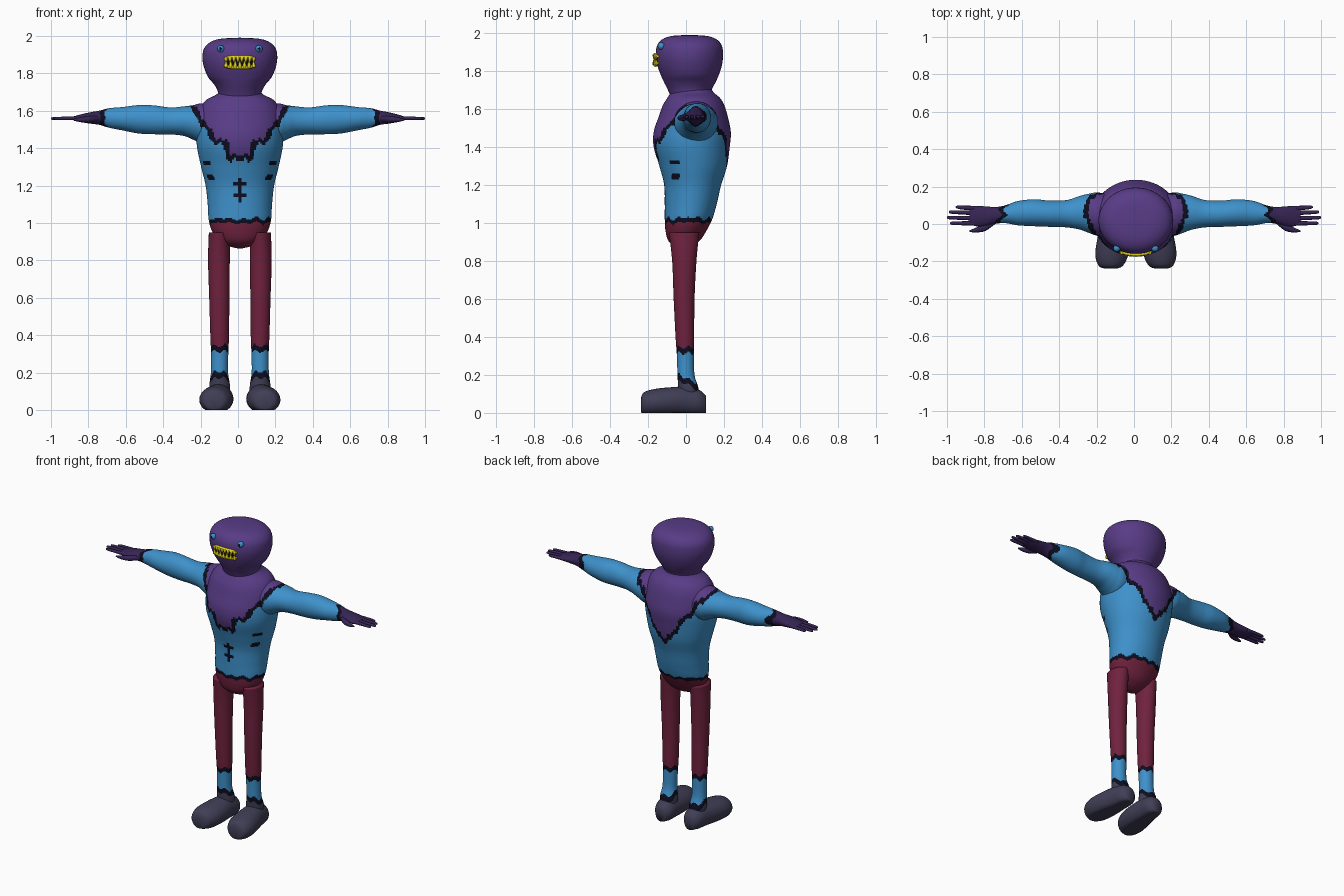
import bpy, bmesh, math
from mathutils import Vector
from mathutils.geometry import intersect_point_line

if "Cube" in bpy.data.objects:
    bpy.data.objects.remove(bpy.data.objects["Cube"])

CX = 0.01  # body centre line

COLOURS = {"purple": (.098, .045, .24), "blue": (.048, .283, .597), "maroon": (.162, .016, .048),
           "outline": (.004, .004, .014), "glove": (.037, .018, .089), "shoe": (.051, .048, .091),
           "yellow": (.78, .65, .01)}
NAMES = list(COLOURS)
MATS = []
for n, c in COLOURS.items():
    m = bpy.data.materials.new(n)
    m.diffuse_color = (*c, 1)
    m.use_nodes = True
    m.node_tree.nodes["Principled BSDF"].inputs["Base Color"].default_value = m.diffuse_color
    MATS.append(m)


def finish(name, bm, rule, side=1):
    """Colour faces by rule, mirror to the chosen side and link."""
    for f in bm.faces:
        f.material_index = NAMES.index(rule(f.calc_center_median()) if callable(rule) else rule)
        f.smooth = True
    for v in bm.verts:
        v.co.x = side * v.co.x + CX * min(1, max(0, (1 - abs(v.co.x)) / .25))
    bmesh.ops.recalc_face_normals(bm, faces=bm.faces)
    me = bpy.data.meshes.new(name)
    bm.to_mesh(me)
    bm.free()
    for m in MATS:
        me.materials.append(m)
    ob = bpy.data.objects.new(name, me)
    bpy.context.collection.objects.link(ob)
    return ob


def spline(keys, sub):
    """Catmull-Rom rows between key rows."""
    k = [keys[0]] + keys + [keys[-1]]
    out = []
    for i in range(1, len(k) - 2):
        for j in range(sub):
            t = j / sub
            out.append([.5 * (2 * b + (c - a) * t + (2 * a - 5 * b + 4 * c - d) * t * t
                              + (3 * b - a - 3 * c + d) * t ** 3)
                        for a, b, c, d in zip(*k[i - 1:i + 3])])
    return out + [list(keys[-1])]


def loft(name, axis, keys, rule, sub=6, seg=32, side=1, floor=None):
    """Keys: (position on axis, centre a, centre b, radius a, radius b)."""
    bm = bmesh.new()
    rings = []
    for p, a, b, ra, rb in spline(keys, sub):
        ring = []
        for i in range(seg):
            t = 2 * math.pi * i / seg
            u, w = a + max(ra, .001) * math.cos(t), b + max(rb, .001) * math.sin(t)
            co = Vector({"z": (u, w, p), "x": (p, u, w), "y": (u, p, w)}[axis])
            if floor is not None:
                co.z = max(co.z, floor)
            ring.append(bm.verts.new(co))
        rings.append(ring)
    for r, q in zip(rings, rings[1:]):
        for i in range(seg):
            j = (i + 1) % seg
            bm.faces.new((r[i], r[j], q[j], q[i]))
    bm.faces.new(rings[0])
    bm.faces.new(rings[-1])
    return finish(name, bm, rule, side)


# Ragged collar edges as (distance from centre, height)
FRONT = [(0, 1.35), (.06, 1.35), (.075, 1.43), (.14, 1.44), (.165, 1.5), (.2, 1.53), (.235, 1.6), (.29, 1.68)]
BACK = [(0, 1.28), (.05, 1.34), (.09, 1.38), (.12, 1.45), (.17, 1.49), (.2, 1.57), (.25, 1.6), (.29, 1.68)]


def collar(c):
    ax = abs(c.x)
    if ax > .29:
        return "blue"
    pts = FRONT if c.y < .03 else BACK
    z = c.z + .009 * math.sin(ax * 160) + .004 * math.sin(c.y * 210)
    p = Vector((ax, z, 0))
    best, above = 9, False
    for a, b in zip(pts, pts[1:]):
        q, t = intersect_point_line(p, Vector((*a, 0)), Vector((*b, 0)))
        t = min(1, max(0, t))
        best = min(best, (p - Vector((*a, 0)).lerp(Vector((*b, 0)), t)).length)
        if a[0] <= ax <= b[0]:
            above = z > a[1] + (b[1] - a[1]) * (ax - a[0]) / (b[0] - a[0])
    return "outline" if best < .013 else "purple" if above else "blue"


def torso_rule(c):
    ax = abs(c.x)
    edge = 1.012 + .006 * math.sin(c.x * 90) + .004 * math.sin(c.y * 120)
    if c.z < edge + .012:
        return "outline" if c.z > edge - .012 else "maroon"
    # Belly stitch
    if c.y < 0 and 1.11 < c.z < 1.245:
        if ax < .009 or ax < .033 and (abs(c.z - 1.208) < .01 or abs(c.z - 1.152) < .01):
            return "outline"
    # Side scratches
    if ax > .1 and (abs(c.z - 1.318) < .01 and -.085 < c.y < -.03 or abs(c.z - 1.245) < .01 and -.075 < c.y < -.035):
        return "outline"
    return collar(c)


def arm_rule(c):
    edge = .715 + .014 * math.sin(c.y * 100) - .25 * (c.y - .05)
    if c.x > edge - .013:
        return "outline" if c.x < edge + .013 else "glove"
    return collar(c)


def leg_rule(c):
    zig = .008 * math.sin(math.atan2(c.y, c.x - .11) * 5)
    ankle = .163 - .5 * (c.y - .01) + zig
    if abs(c.z - .33 - zig) < .015 or abs(c.z - ankle) < .016:
        return "outline"
    return "maroon" if c.z > .33 else "blue" if c.z > ankle else "shoe"


# Torso and head
loft("torso", "z", [
    (.865, 0, -.015, .015, .015), (.88, 0, -.015, .07, .05), (.91, 0, -.01, .115, .085),
    (.96, 0, 0, .15, .108), (1.02, 0, .013, .167, .125), (1.1, 0, .025, .172, .137),
    (1.2, 0, .035, .183, .15), (1.3, 0, .038, .207, .178), (1.4, 0, .03, .228, .2),
    (1.48, 0, .033, .233, .203), (1.56, 0, .038, .227, .182), (1.62, 0, .04, .208, .162),
    (1.66, 0, .04, .178, .138), (1.69, 0, .032, .122, .112), (1.73, 0, .025, .1, .1)],
    torso_rule, sub=10, seg=128)
loft("head", "z", [
    (1.64, 0, .03, .11, .1), (1.7, 0, .02, .117, .115), (1.74, 0, .02, .137, .135),
    (1.78, 0, .02, .17, .153), (1.83, 0, .019, .191, .17), (1.88, 0, .018, .2, .177),
    (1.93, 0, .018, .193, .172), (1.965, 0, .018, .162, .147), (1.985, 0, .018, .105, .095),
    (1.991, 0, .018, .001, .001)], "purple", seg=48)

for s, tag in ((1, "left"), (-1, "right")):
    # Arm with flattened palm
    loft(tag + "_arm", "x", [
        (.1, .05, 1.53, .1, .1), (.2, .053, 1.533, .115, .107), (.25, .057, 1.538, .105, .092),
        (.3, .06, 1.545, .09, .079), (.37, .055, 1.546, .073, .072), (.46, .055, 1.552, .07, .077),
        (.54, .06, 1.555, .072, .076), (.63, .058, 1.558, .065, .062), (.7, .052, 1.562, .047, .052),
        (.75, .046, 1.563, .045, .038), (.8, .042, 1.562, .052, .03), (.85, .042, 1.56, .054, .02),
        (.885, .042, 1.559, .042, .011)], arm_rule, sub=9, seg=64, side=s)
    # Fingers and thumb
    for i, (y0, y1, tip) in enumerate(((.084, .09, .955), (.058, .064, .99), (.03, .034, 1.0), (.004, .004, .985))):
        loft(f"{tag}_finger_{i + 1}", "x", [
            (.83, y0, 1.56, .013, .012), (.91, (y0 + y1) / 2, 1.56, .011, .01),
            (tip - .012, y1, 1.559, .009, .008), (tip, y1, 1.559, .003, .003)], "glove", 3, 10, s)
    loft(tag + "_thumb", "x", [
        (.74, .025, 1.56, .015, .015), (.8, -.015, 1.555, .021, .017), (.85, -.032, 1.553, .013, .012),
        (.885, -.038, 1.553, .004, .004)], "glove", 4, 12, s)
    # Leg and shoe
    loft(tag + "_leg", "z", [
        (.06, .105, .012, .05, .055), (.13, .108, .012, .055, .053), (.2, .109, 0, .046, .045),
        (.3, .108, -.003, .046, .045), (.4, .108, -.006, .05, .049), (.6, .11, -.01, .054, .055),
        (.8, .112, -.009, .058, .064), (.95, .11, -.01, .056, .08)], leg_rule, 16, 48, s)
    loft(tag + "_shoe", "y", [
        (-.238, .135, .04, .035, .035), (-.222, .134, .05, .066, .058), (-.165, .129, .055, .088, .071),
        (-.08, .12, .06, .086, .075), (0, .112, .062, .072, .076), (.07, .107, .055, .062, .066),
        (.106, .107, .045, .035, .045)], "shoe", 4, 28, s, floor=0)
    # Eye with a small dark pupil
    bm = bmesh.new()
    bmesh.ops.create_uvsphere(bm, u_segments=16, v_segments=12, radius=.019)
    eye = Vector((.102, -.13, 1.932))
    bmesh.ops.translate(bm, verts=bm.verts, vec=eye)
    look = Vector((.1, -1, 0)).normalized()
    finish(tag + "_eye", bm, lambda c: "outline" if (c - eye).dot(look) > .0165 else "blue", s)


def face_y(x):
    return .018 - .178 * math.sqrt(1 - (x / .21) ** 2)


# Dark mouth opening
bm = bmesh.new()
cols = []
for i in range(13):
    x = -.078 + .013 * i
    cols.append([bm.verts.new((x, face_y(x) - .003, z)) for z in (1.832, 1.86, 1.888)])
for a, b in zip(cols, cols[1:]):
    for j in range(2):
        bm.faces.new((a[j], b[j], b[j + 1], a[j + 1]))
finish("mouth", bm, "outline")

# Gums and pointed teeth
for tag, z0, up, count, length in (("lower", 1.832, 1, 7, .036), ("upper", 1.888, -1, 8, .03)):
    keys = []
    for i in range(9):
        x = -.086 + .0215 * i
        r = .005 if i in (0, 8) else .009
        keys.append((x, face_y(x) - .003, z0 + up * .012 * (x / .086) ** 4, r, r))
    loft(tag + "_gum", "x", keys, "yellow", 2, 8)
    for i in range(count):
        x = -.074 + .148 * i / (count - 1)
        y = face_y(x) - .007
        loft(f"{tag}_tooth_{i + 1}", "z", [(z0, x, y, .0105, .009), (z0 + up * length * .5, x, y - .002, .008, .006),
                                          (z0 + up * length, x, y - .002, .001, .001)], "yellow", 2, 8)
